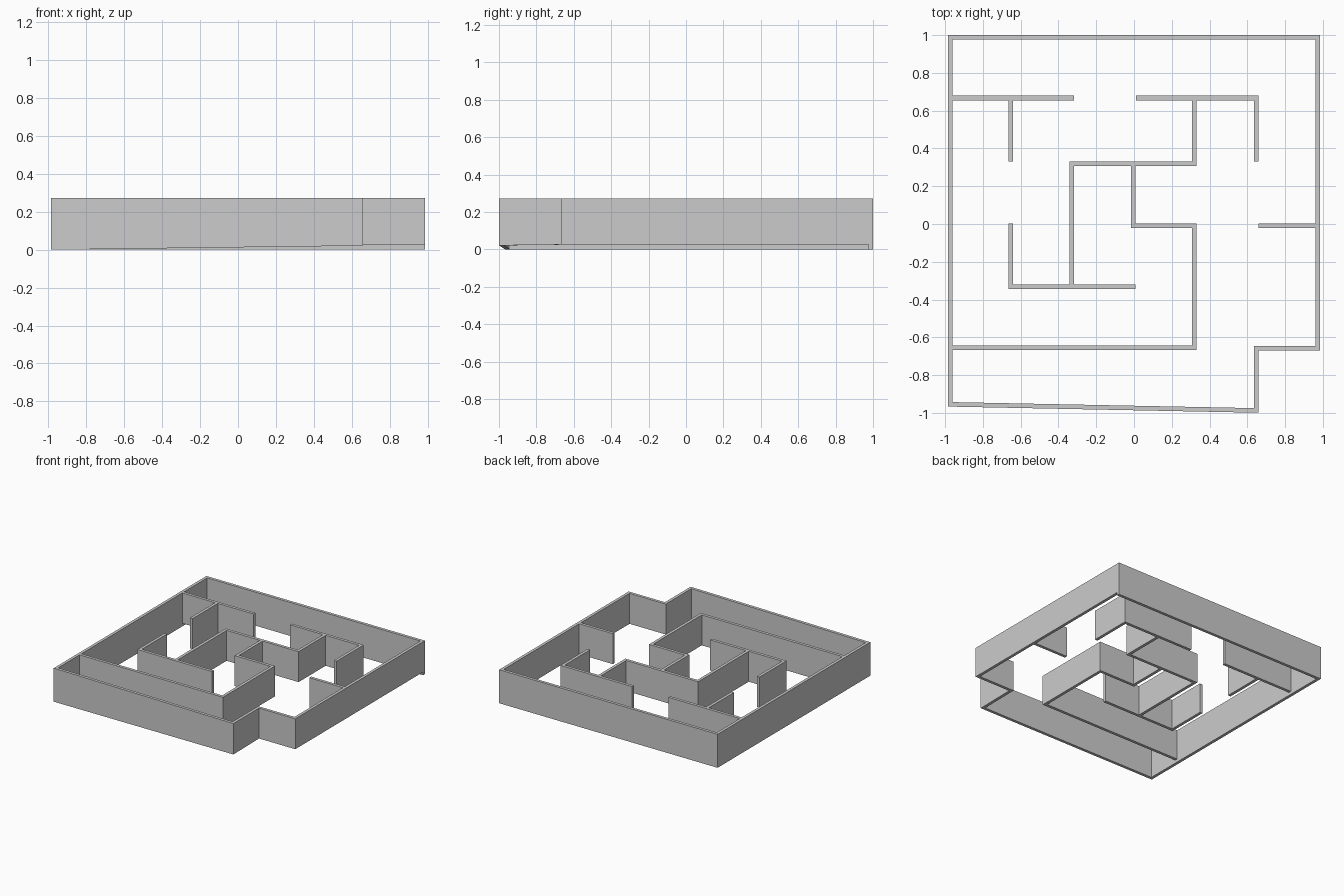
import bpy, bmesh
from mathutils import Vector

if "Cube" in bpy.data.objects:
    bpy.data.objects.remove(bpy.data.objects["Cube"])

TOP = 0.273    # wall top
BASE = 0.025   # underside of most walls
HALF = 0.012   # half wall thickness


def wall(name, pts, base=BASE):
    """Mitred wall of even thickness along a centreline; base may be given per point."""
    p = [Vector(q) for q in pts]
    n = len(p)
    zs = base if isinstance(base, (list, tuple)) else [base] * n
    normals = []
    for a, b in zip(p, p[1:]):
        d = (b - a).normalized()
        normals.append(Vector((-d.y, d.x)))
    bm = bmesh.new()
    rings = []
    for i in range(n):
        n0, n1 = normals[max(i - 1, 0)], normals[min(i, n - 2)]
        off = (n0 + n1) / (1 + n0.dot(n1)) * HALF
        l, r = p[i] + off, p[i] - off
        rings.append([bm.verts.new((q.x, q.y, z)) for q, z in
                      ((l, zs[i]), (r, zs[i]), (r, TOP), (l, TOP))])
    for a, b in zip(rings, rings[1:]):
        for k in range(4):
            m = (k + 1) % 4
            bm.faces.new((a[k], a[m], b[m], b[k]))
    bm.faces.new(rings[0])
    bm.faces.new(rings[-1][::-1])
    bmesh.ops.recalc_face_normals(bm, faces=bm.faces[:])
    me = bpy.data.meshes.new(name)
    bm.to_mesh(me)
    bm.free()
    ob = bpy.data.objects.new(name, me)
    bpy.context.collection.objects.link(ob)
    return ob


# Outer walls: left and back reach the floor
wall("left_back_wall", [(-.973, -.967), (-.973, .988), (.985, .988)], 0)
# Right wall, entrance notch and skewed front wall, rising off the floor
wall("right_front_wall",
     [(.973, .976), (.973, -.657), (.646, -.657), (.646, -.987), (-.961, -.955)],
     [BASE, BASE, BASE, .021, 0])

# Inner partitions, upper part
wall("upper_left_wall", [(-.961, .667), (-.317, .667)])
wall("upper_left_spur", [(-.653, .655), (-.653, .33)])
wall("upper_right_wall", [(.01, .667), (.646, .667), (.646, .33)])

# Central winding partitions
wall("centre_hook", [(.32, .655), (.32, .318), (-.329, .318), (-.329, -.321)])
wall("lower_long_wall",
     [(-.004, .306), (-.004, -.009), (.32, -.009), (.32, -.655), (-.961, -.655)])
wall("lower_left_wall", [(-.653, .003), (-.653, -.333), (.008, -.333)])

# Short stub on the right wall
wall("right_stub", [(.658, -.009), (.961, -.009)])
